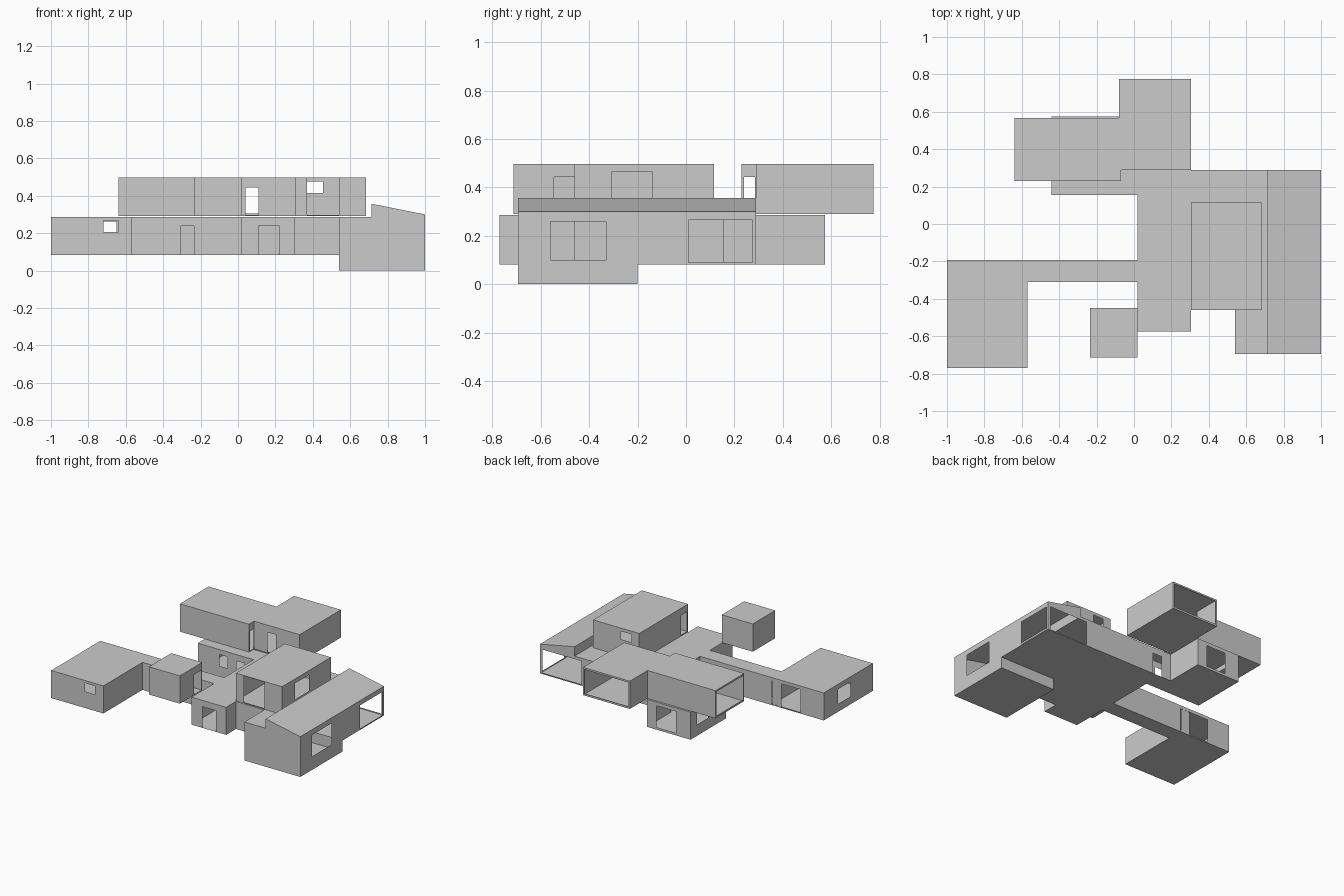
import bpy, bmesh

if "Cube" in bpy.data.objects:
    bpy.data.objects.remove(bpy.data.objects["Cube"])

E = 1e-4


def wall(bm, p, q, z0, z1, holes):
    """Axis-aligned sheet wall from p to q, split into panels around its openings."""
    k = 0 if abs(p[1] - q[1]) < E else 1          # running axis
    c = p[1 - k]
    a, b = sorted((p[k], q[k]))
    mine = [h[2:] for h in holes if h[0] == "yx"[k] and abs(h[1] - c) < E
            and h[2] > a - E and h[3] < b + E]
    us = sorted({a, b, *[u for h in mine for u in h[:2]]})
    zs = sorted({z0, z1, *[z for h in mine for z in h[2:] if z0 < z < z1]})
    for u0, u1 in zip(us, us[1:]):
        for w0, w1 in zip(zs, zs[1:]):
            um, wm = (u0 + u1) / 2, (w0 + w1) / 2
            if any(h[0] < um < h[1] and h[2] < wm < h[3] for h in mine):
                continue
            pts = [(u0, w0), (u1, w0), (u1, w1), (u0, w1)]
            face(bm, [(u, c, w) if k == 0 else (c, u, w) for u, w in pts])


def face(bm, pts):
    return bm.faces.new([bm.verts.new(v) for v in pts])


def rect(bm, x0, x1, y0, y1, za, zb=None):
    zb = za if zb is None else zb
    face(bm, [(x0, y0, za), (x1, y0, zb), (x1, y1, zb), (x0, y1, za)])


def finish(bm, name):
    bmesh.ops.remove_doubles(bm, verts=bm.verts, dist=1e-5)
    bmesh.ops.recalc_face_normals(bm, faces=bm.faces)
    me = bpy.data.meshes.new(name)
    bm.to_mesh(me)
    bm.free()
    ob = bpy.data.objects.new(name, me)
    bpy.context.collection.objects.link(ob)
    return ob


def shell(name, plan, z0, z1, holes, skip=()):
    """Hollow storey: floor, roof and walls with openings (axis, coord, lo, hi, z lo, z hi)."""
    bm = bmesh.new()
    for z in (z0, z1):
        face(bm, [(x, y, z) for x, y in plan])
    for i, p in enumerate(plan):
        if i not in skip:
            wall(bm, p, plan[(i + 1) % len(plan)], z0, z1, holes)
    return finish(bm, name)


def box(x0, x1, y0, y1):
    return [(x0, y0), (x1, y0), (x1, y1), (x0, y1)]


F, R = .082, .287      # ground storey floor and roof
U, T = .291, .498      # upper storey floor and roof

# ground storey: west room, corridor, entrance, hall and rear room
plan = [(-1, -.77), (-.57, -.77), (-.57, -.31), (.02, -.31), (.02, -.575),
        (.305, -.575), (.305, -.46), (.54, -.46), (.54, .29), (-.08, .29),
        (-.08, .575), (-.44, .575), (-.44, .155), (.02, .155), (.02, -.193),
        (-1, -.193)]
shell("ground_storey", plan, F, R, [
    ("y", -.77, -.72, -.64, .205, .268),      # west room front window
    ("x", -1, -.51, -.36, .14, .25),          # west room side window
    ("y", -.193, -.81, -.57, .09, .262),      # west room garden door
    ("y", -.31, -.305, -.235, F, .24),        # corridor door
    ("y", -.575, .11, .22, F, .24),           # entrance door
    ("y", .29, .0, .075, F, .24),             # rear door
    ("y", .29, .33, .62, .1, .265),           # hall rear window
    ("y", .575, -.32, -.16, .1, .26),         # rear room window
    ("x", -.44, .37, .5, .165, .25),          # rear room side window
    ("y", .155, -.26, -.195, .165, .25),      # rear room front window
    ("y", .155, -.12, -.055, F, .24),         # rear room front door
], skip=(7,))

# fixed pane over part of the garden door
bm = bmesh.new()
wall(bm, (-.65, -.194), (-.578, -.194), .09, .262, [])
finish(bm, "garden_door_panel")

# east wing: split-level floor and raised sloping roof
bm = bmesh.new()
holes = [("x", 1, -.56, -.33, .1, .26), ("x", 1, .01, .275, .09, .265),
         ("y", .29, .66, .98, .09, .265)]
rect(bm, .54, 1, -.695, -.2, 0)
rect(bm, .54, 1, -.2, .29, F)
wall(bm, (.54, -.2), (1, -.2), 0, F, [])
wall(bm, (.54, -.695), (.54, -.46), 0, R, [])
wall(bm, (.54, -.46), (.54, -.2), 0, F, [])
wall(bm, (1, -.695), (1, -.2), 0, F, [])
# one long outer wall above the lower floor level
wall(bm, (1, -.695), (1, .29), F, .3, holes)
wall(bm, (.54, -.695), (1, -.695), 0, R, [])
wall(bm, (.54, .29), (1, .29), F, R, holes)
for y in (-.695, .29):
    face(bm, [(.715, y, R), (1, y, R), (1, y, .3), (.715, y, .357)])
rect(bm, .54, .715, -.695, .29, R)
wall(bm, (.715, -.695), (.715, .29), R, .357, [])
rect(bm, .715, 1, -.695, .29, .357, .3)
finish(bm, "east_wing")

# upper rear storey
shell("upper_rear_storey", [(-.64, .23), (-.07, .23), (-.07, .29), (.305, .29),
                            (.305, .775), (-.08, .775), (-.08, .567), (-.64, .567)], U, T, [
    ("y", .29, .04, .11, .298, .445),         # terrace door
    ("x", -.07, .24, .285, .294, .443),       # side door
    ("y", .775, -.068, .293, .305, .485),     # rear glazing
    ("x", -.64, .24, .557, .305, .485),       # west glazing
])

# upper east room
shell("upper_east_room", box(.305, .685, -.46, .115), U, T, [
    ("y", -.46, .37, .54, .297, .494),        # front door opening
    ("y", .115, .37, .455, .415, .475),       # rear window
    ("x", .685, -.305, -.14, .345, .465),     # side window
    ("x", .305, -.45, -.375, .297, .445),     # terrace door
])

# upper small room
shell("upper_small_room", box(-.235, .02, -.713, -.45), U, T, [
    ("x", .02, -.545, -.46, .294, .443),
])
